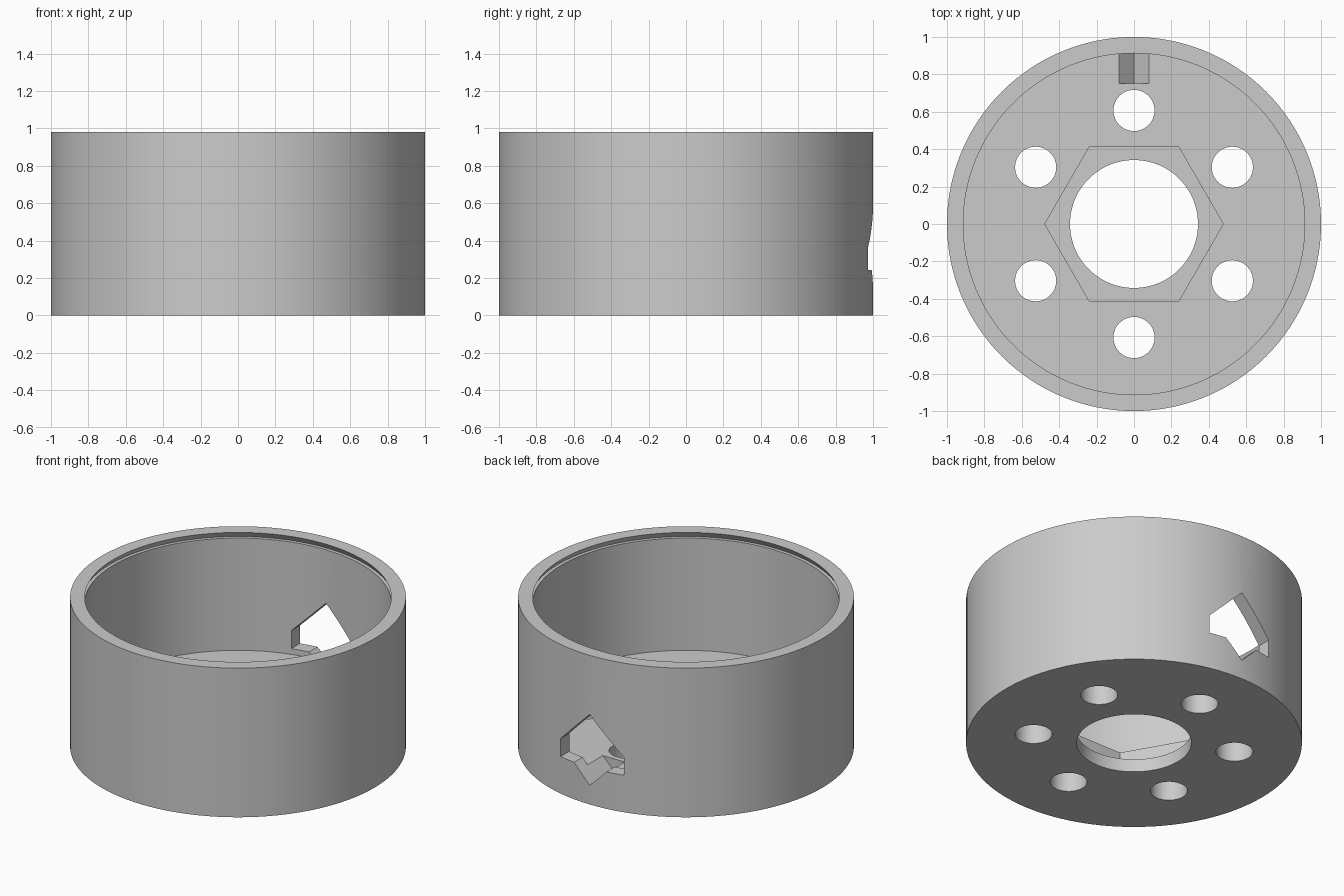
import bpy, bmesh
from math import radians, tau, cos, sin
from mathutils import Vector, Matrix

cube = bpy.data.objects.get("Cube")
if cube:
    bpy.data.objects.remove(cube, do_unlink=True)

grey = bpy.data.materials.new("plain grey")
grey.use_nodes = True
color = (0.6, 0.6, 0.6, 1)
grey.diffuse_color = color
grey.node_tree.nodes["Principled BSDF"].inputs["Base Color"].default_value = color


def finish(name, bm):
    """Turn a bmesh into a linked object."""
    bmesh.ops.recalc_face_normals(bm, faces=bm.faces)
    mesh = bpy.data.meshes.new(name)
    bm.to_mesh(mesh)
    bm.free()
    mesh.materials.append(grey)
    obj = bpy.data.objects.new(name, mesh)
    bpy.context.collection.objects.link(obj)
    return obj


def lathe(name, profile, steps):
    """Spin a closed (radius, height) profile about z."""
    bm = bmesh.new()
    verts = [bm.verts.new((r, 0, z)) for r, z in profile]
    edges = [bm.edges.new((verts[i - 1], v)) for i, v in enumerate(verts)]
    bmesh.ops.spin(bm, geom=verts + edges, cent=(0, 0, 0), axis=(0, 0, 1),
                   angle=tau, steps=steps, use_duplicate=False)
    bmesh.ops.remove_doubles(bm, verts=bm.verts, dist=0.0005)
    return finish(name, bm)


def prism(name, points, depth):
    """Extrude a closed loop of 3D points along a vector."""
    bm = bmesh.new()
    face = bm.faces.new([bm.verts.new(p) for p in points])
    top = bmesh.ops.extrude_face_region(bm, geom=[face])
    moved = [g for g in top["geom"] if isinstance(g, bmesh.types.BMVert)]
    bmesh.ops.translate(bm, verts=moved, vec=depth)
    return finish(name, bm)


def ring(radius, sides, center=(0, 0), z=0):
    return [(center[0] + radius * cos(tau * i / sides),
             center[1] + radius * sin(tau * i / sides), z) for i in range(sides)]


def cut(target, cutter):
    """Subtract a cutter and remove it."""
    mod = target.modifiers.new("cut", "BOOLEAN")
    mod.operation = "DIFFERENCE"
    mod.solver = "EXACT"
    mod.object = cutter
    bpy.context.view_layer.objects.active = target
    bpy.ops.object.modifier_apply(modifier=mod.name)
    bpy.data.objects.remove(cutter, do_unlink=True)


# Cup body: floor with centre bore, wall, and undercut snap lip at the rim
FLOOR, HEIGHT, INNER = 0.205, 0.98, 0.913
cup = lathe("cup_body", [
    (0.342, 0), (1, 0), (1, HEIGHT), (INNER, HEIGHT), (0.935, 0.943),
    (INNER, 0.943), (INNER, FLOOR), (0.342, FLOOR)], 128)

# Hexagonal pocket around the bore
cut(cup, prism("hex_cutter", ring(0.477, 6, z=0.085), (0, 0, 0.3)))

# Six bolt holes in the floor
for i in range(6):
    a = radians(30 + 60 * i)
    spot = (0.607 * cos(a), 0.607 * sin(a))
    cut(cup, prism("bolt_cutter", ring(0.11, 48, spot, -0.1), (0, 0, 0.5)))

# Back port: a diamond with squared shoulders, running into the floor as a V groove
half = [(0.23, 0.362), (0.23, 0.243), (0.117, 0.243)]
outline = [(0, 0.592)] + half + [(0, 0.126)] + [(-x, z) for x, z in reversed(half)]
cut(cup, prism("port_cutter", [(x, 0.75, z) for x, z in outline], (0, 0.4, 0)))

# Smooth round walls, crisp edges
bpy.ops.object.select_all(action="DESELECT")
cup.select_set(True)
bpy.context.view_layer.objects.active = cup
bpy.ops.object.shade_smooth_by_angle(angle=radians(25))
